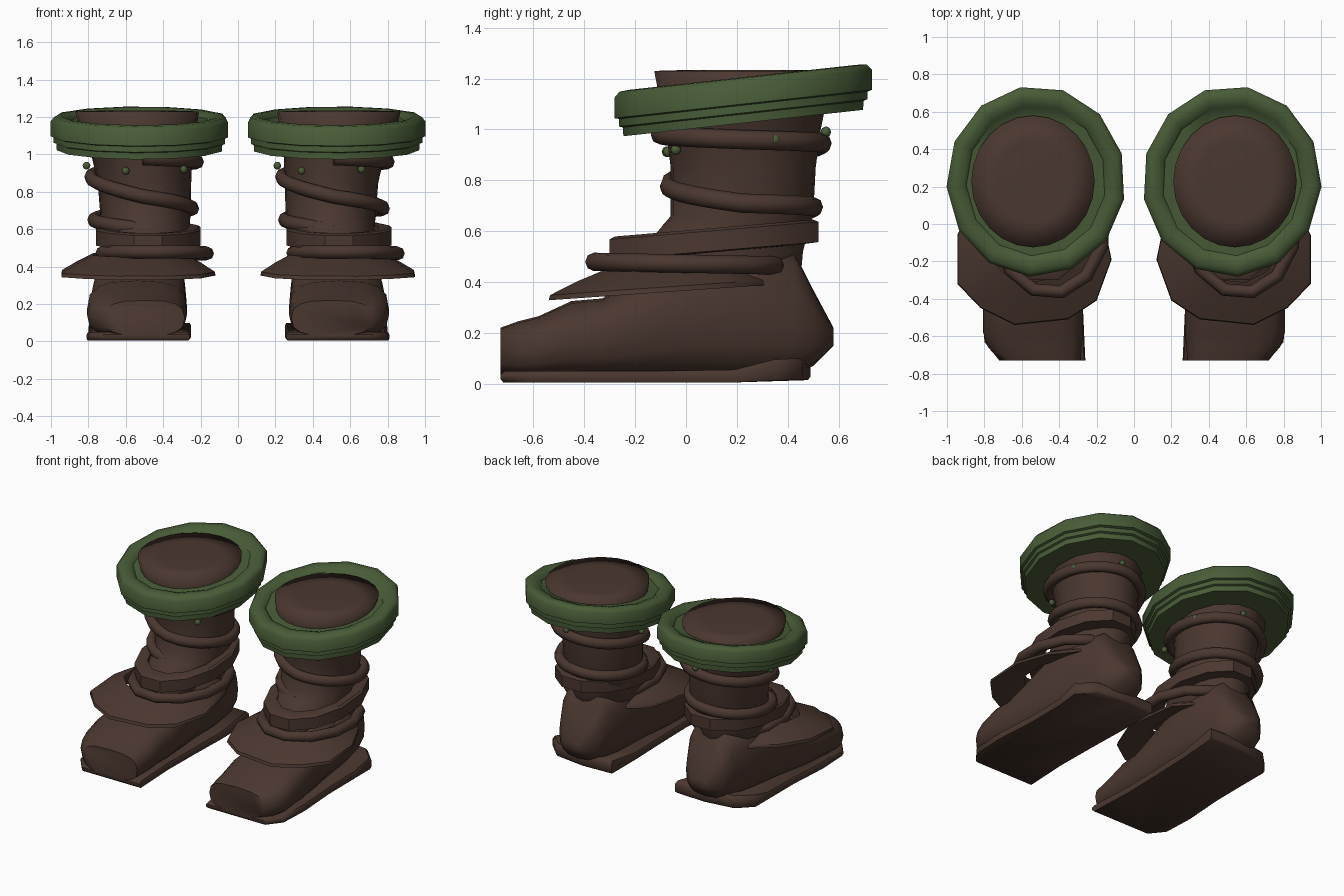
import bpy, bmesh, math
from mathutils import Vector

if "Cube" in bpy.data.objects:
    bpy.data.objects.remove(bpy.data.objects["Cube"])

TAU = math.tau


def material(name, rgb):
    m = bpy.data.materials.new(name)
    m.diffuse_color = (*rgb, 1)
    m.use_nodes = True
    m.node_tree.nodes["Principled BSDF"].inputs["Base Color"].default_value = m.diffuse_color
    return m


leather = material("brown leather", (0.070, 0.039, 0.029))
trim = material("green trim", (0.066, 0.108, 0.039))


def skin(name, rings, mat, closed=False, angle=40):
    """Bridge a list of equal point rings; cap the ends unless closed."""
    bm = bmesh.new()
    rows = [[bm.verts.new(p) for p in r] for r in rings]
    n = len(rows[0])
    pairs = list(zip(rows, rows[1:])) + ([(rows[-1], rows[0])] if closed else [])
    for a, b in pairs:
        for i in range(n):
            j = (i + 1) % n
            bm.faces.new((a[i], a[j], b[j], b[i]))
    if not closed:
        bm.faces.new(rows[0])
        bm.faces.new(rows[-1])
    bmesh.ops.recalc_face_normals(bm, faces=bm.faces)
    me = bpy.data.meshes.new(name)
    bm.to_mesh(me)
    bm.free()
    ob = bpy.data.objects.new(name, me)
    bpy.context.collection.objects.link(ob)
    me.materials.append(mat)
    bpy.ops.object.select_all(action='DESELECT')
    ob.select_set(True)
    bpy.context.view_layer.objects.active = ob
    bpy.ops.object.shade_smooth_by_angle(angle=math.radians(angle))
    return ob


def ellipse(cx, cy, rx, ry, n, zf, turn=0.0):
    pts = []
    for i in range(n):
        a = TAU * i / n + turn
        y = cy + ry * math.sin(a)
        pts.append((cx + rx * math.cos(a), y, zf(y)))
    return pts


def power(v, e):
    return math.copysign(abs(v) ** e, v)


def tube(name, path, rw, rh, mat, closed=False, n=8):
    """Sweep an oval section along a path, width sideways and height up."""
    rings = []
    m = len(path)
    for k, p in enumerate(path):
        a = path[(k - 1) % m] if closed else path[max(k - 1, 0)]
        b = path[(k + 1) % m] if closed else path[min(k + 1, m - 1)]
        t = (Vector(b) - Vector(a)).normalized()
        side = t.cross(Vector((0, 0, 1))).normalized()
        up = side.cross(t)
        rings.append([Vector(p) + side * rw * math.cos(TAU * i / n) + up * rh * math.sin(TAU * i / n)
                      for i in range(n)])
    return skin(name, rings, mat, closed, 60)


for label, s in (("left", -1), ("right", 1)):
    ox = 0.51 * s

    # Foot: rounded sections from toe to heel (y, centre, half width, bottom, top)
    sections = [(-0.73, 0.50, 0.215, 0.03, 0.22), (-0.66, 0.53, 0.25, 0.02, 0.245),
                (-0.58, 0.54, 0.267, 0.02, 0.265),
                (-0.45, 0.54, 0.267, 0.02, 0.325), (-0.33, 0.535, 0.262, 0.02, 0.335),
                (-0.2, 0.53, 0.255, 0.02, 0.41), (0.0, 0.52, 0.24, 0.02, 0.52),
                (0.2, 0.51, 0.225, 0.02, 0.56), (0.42, 0.5, 0.185, 0.03, 0.53),
                (0.5, 0.5, 0.15, 0.07, 0.37), (0.58, 0.5, 0.07, 0.15, 0.22)]
    rings = []
    for y, cx, hw, z0, z1 in sections:
        ring = []
        for i in range(16):
            a = TAU * i / 16
            ring.append((s * cx + hw * power(math.cos(a), 0.7), y,
                         (z0 + z1) / 2 + (z1 - z0) / 2 * power(math.sin(a), 0.7)))
        rings.append(ring)
    skin(label + "_foot", rings, leather, angle=50)

    # Sole: wide heel flange, raised at the back, rounded rim
    outline = [(0.26, -0.73), (0.72, -0.73), (0.80, -0.63), (0.81, -0.4), (0.79, -0.1), (0.79, 0.2),
               (0.80, 0.36), (0.70, 0.46), (0.48, 0.49), (0.25, 0.48), (0.26, 0.2), (0.27, -0.1), (0.275, -0.4)]
    def layer(scale, z, rise):
        return [(s * (0.53 + (x - 0.53) * scale), y * scale - 0.1 * (1 - scale),
                 z + rise * min(1.0, max(0.0, (y - 0.18) / 0.2))) for x, y in outline]
    skin(label + "_sole", [layer(0.98, 0.004, 0.01), layer(1.0, 0.018, 0.01),
                           layer(1.0, 0.036, 0.045), layer(0.97, 0.05, 0.05)], leather, angle=50)

    # Shaft: flared leg with a softly shaded flat top (z, centre x, half x, front y, back y)
    levels = [(0.30, 0.51, 0.20, -0.25, 0.44), (0.52, 0.50, 0.225, -0.19, 0.46),
              (0.60, 0.495, 0.235, -0.11, 0.48), (0.66, 0.495, 0.24, -0.06, 0.50),
              (0.85, 0.50, 0.25, -0.06, 0.51), (1.0, 0.515, 0.27, -0.08, 0.53),
              (1.1, 0.53, 0.305, -0.10, 0.55), (1.23, 0.54, 0.33, -0.125, 0.58),
              (1.234, 0.54, 0.20, 0.01, 0.44)]
    skin(label + "_shaft", [ellipse(s * cx, (f + b) / 2, rx, (b - f) / 2, 24, lambda y, z=z: z)
                            for z, cx, rx, f, b in levels], leather, angle=120)

    # Collar: stepped, tilted ring that closes onto the shaft
    profile = [(0.62, -0.165), (0.93, -0.165), (0.935, -0.13), (0.965, -0.125), (0.965, -0.095),
               (1.0, -0.09), (1.0, -0.01), (0.96, 0.012), (0.88, 0.015), (0.80, 0.002), (0.78, -0.012), (0.62, -0.014)]
    turn = math.radians(100 if s < 0 else 80)
    skin(label + "_collar",
         [ellipse(s * 0.524, 0.228, 0.479 * r, 0.511 * r, 13,
                  lambda y, h=h: 1.19 + h + 0.11 * (y - 0.225), turn) for r, h in profile],
         trim, True, 50)

    # Ankle flap: sloping skirt, thin at its rim
    rim = [(0.12, -0.19), (0.20, -0.41), (0.35, -0.51), (0.64, -0.54), (0.82, -0.45), (0.945, -0.32),
           (0.945, -0.06), (0.85, 0.15), (0.68, 0.33), (0.40, 0.34), (0.19, 0.15)]
    flap = [(0.60, 0.475), (0.80, 0.435), (0.99, 0.388), (1.0, 0.368), (0.60, 0.40)]
    skin(label + "_ankle_flap",
         [[(s * (0.52 + (x - 0.52) * k), 0.03 + (y - 0.03) * k, z + 0.07 * (y - 0.03) * k) for x, y in rim]
          for k, z in flap], leather, True, 45)

    # Lower wraps: a roll over the flap and a tall band above it
    tube(label + "_lower_roll",
         ellipse(ox + 0.065, 0.0, 0.288, 0.37, 12, lambda y: 0.472 - 0.02 * y, 0.2), 0.035, 0.036, leather, True)
    band = [(1.0, -0.045), (1.0, 0.035), (0.95, 0.045), (0.75, 0.04), (0.75, -0.05)]
    skin(label + "_ankle_band",
         [ellipse(ox + 0.03, 0.11, 0.29 * r, 0.425 * r, 12, lambda y, h=h: 0.567 + h + 0.085 * (y - 0.11), 0.26)
          for r, h in band], leather, True, 35)

    # Spiral strap: quarter-turn heights, starting at the front and passing the right side
    heights = [0.98, 0.96, 0.945, 0.88, 0.775, 0.71, 0.695, 0.65, 0.60]
    path = []
    for k in range(49):
        q = k / 6
        i = min(int(q), 7)
        z = heights[i] + (heights[i + 1] - heights[i]) * (q - i)
        a = -TAU / 4 + q * TAU / 4
        grow = 0.035 * max(0.0, (z - 0.75) / 0.2)
        path.append((ox + 0.003 + (0.265 + 0.7 * grow) * math.cos(a),
                     0.22 + (0.285 + grow) * math.sin(a), z))
    tube(label + "_spiral_strap", path, 0.034, 0.038, leather)

    # Beads hanging under the collar
    spots = [(-0.30, 0.2, 0.94), (0.285, 0.35, 0.96), (0.05, 0.55, 0.99)]
    if s < 0:
        spots += [(-0.09, -0.075, 0.912), (0.22, -0.04, 0.92)]
    else:
        spots += [(-0.17, -0.07, 0.912), (0.15, -0.04, 0.92)]
    for k, (bx, by, bz) in enumerate(spots):
        bead = [ellipse(ox + bx, by, 0.021 * math.sin(t), 0.021 * math.sin(t), 8,
                        lambda y, z=bz + 0.021 * math.cos(t): z)
                for t in (0.15, 0.8, 1.57, 2.35, 3.0)]
        skin("%s_bead_%d" % (label, k + 1), bead, trim, angle=80)
